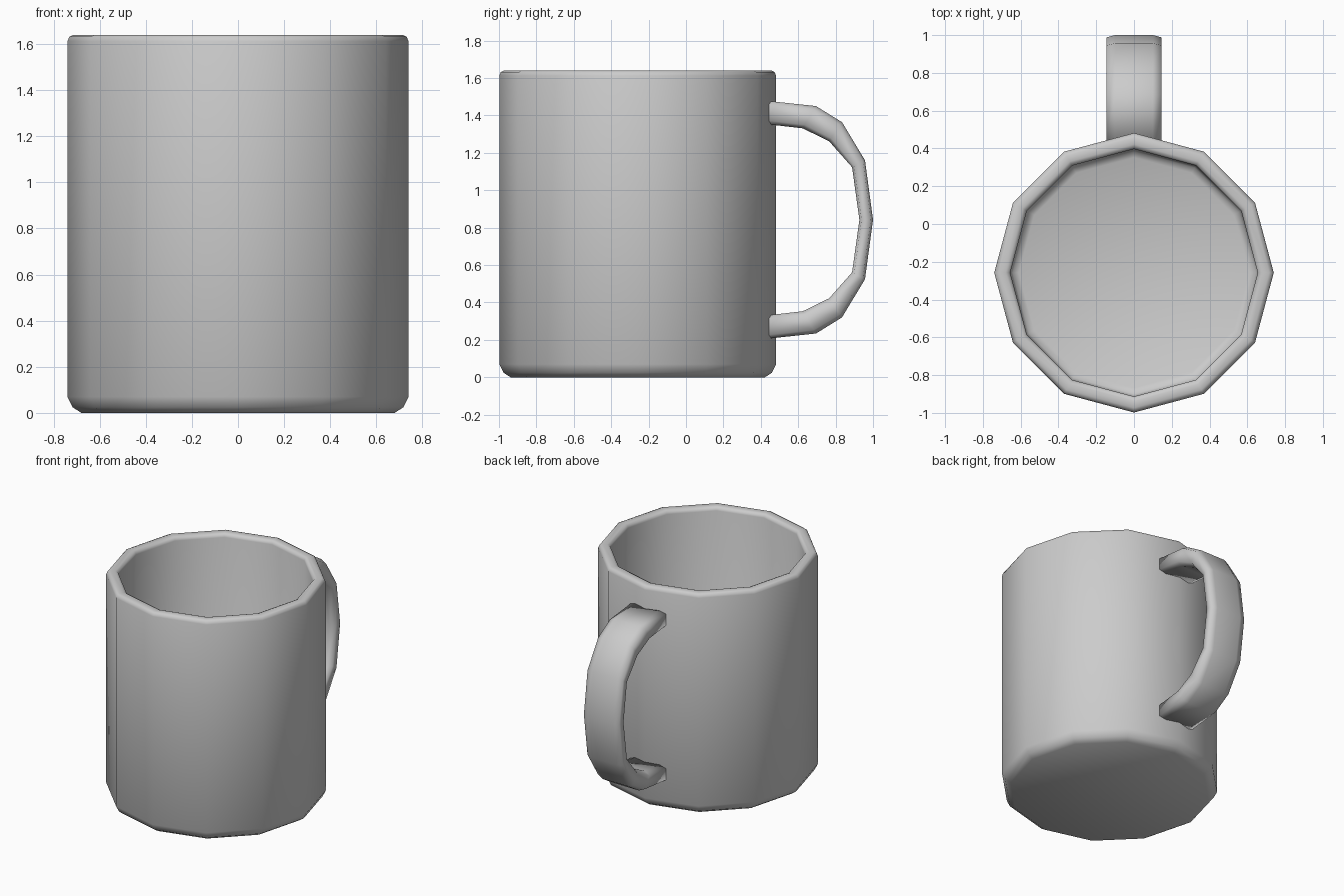
import bpy, bmesh, math

if "Cube" in bpy.data.objects:
    bpy.data.objects.remove(bpy.data.objects["Cube"])

CENTER_Y = -0.258
SIDES = 12


def bridge_rings(name, rings):
    """Skin a list of closed rings with quads, cap both ends, shade smooth."""
    bm = bmesh.new()
    loops = [[bm.verts.new(p) for p in ring] for ring in rings]
    for a, b in zip(loops, loops[1:]):
        n = len(a)
        for i in range(n):
            j = (i + 1) % n
            bm.faces.new((a[i], a[j], b[j], b[i]))
    bm.faces.new(loops[0])
    bm.faces.new(loops[-1])
    bmesh.ops.recalc_face_normals(bm, faces=bm.faces)
    for f in bm.faces:
        f.smooth = True
    mesh = bpy.data.meshes.new(name)
    bm.to_mesh(mesh)
    bm.free()
    obj = bpy.data.objects.new(name, mesh)
    bpy.context.collection.objects.link(obj)
    return obj


# Cup body: (radius, z) profile from the base, over the rim, to the inner floor
profile = [(0.68, 0.0), (0.718, 0.025), (0.74, 0.07), (0.74, 1.612),
           (0.732, 1.632), (0.715, 1.64), (0.68, 1.64), (0.662, 1.632),
           (0.655, 1.612), (0.655, 0.12), (0.642, 0.095), (0.61, 0.08)]


def circle(radius, z):
    return [(radius * math.cos(math.tau * i / SIDES),
             CENTER_Y + radius * math.sin(math.tau * i / SIDES), z)
            for i in range(SIDES)]


bridge_rings("cup_body", [circle(r, z) for r, z in profile])

# Handle: upper half of the outer and inner curves in (y, z), mirrored below
MID_Z = 0.842
outer = [(0.442, 1.477), (0.695, 1.45), (0.834, 1.364), (0.957, 1.16), (1.0, MID_Z)]
inner = [(0.442, 1.352), (0.624, 1.331), (0.765, 1.262), (0.888, 1.123), (0.927, MID_Z)]


def mirror_down(points):
    return points + [(y, 2 * MID_Z - z) for y, z in points[-2::-1]]


def handle_section(out, inn):
    # flat strap with chamfered corners; t runs from outer (0) to inner (1)
    section = [(-0.10, 0), (0.10, 0), (0.145, 0.16), (0.145, 0.84),
               (0.10, 1), (-0.10, 1), (-0.145, 0.84), (-0.145, 0.16)]
    return [(x, out[0] + (inn[0] - out[0]) * t, out[1] + (inn[1] - out[1]) * t)
            for x, t in section]


bridge_rings("handle", [handle_section(o, i) for o, i in
                        zip(mirror_down(outer), mirror_down(inner))])
